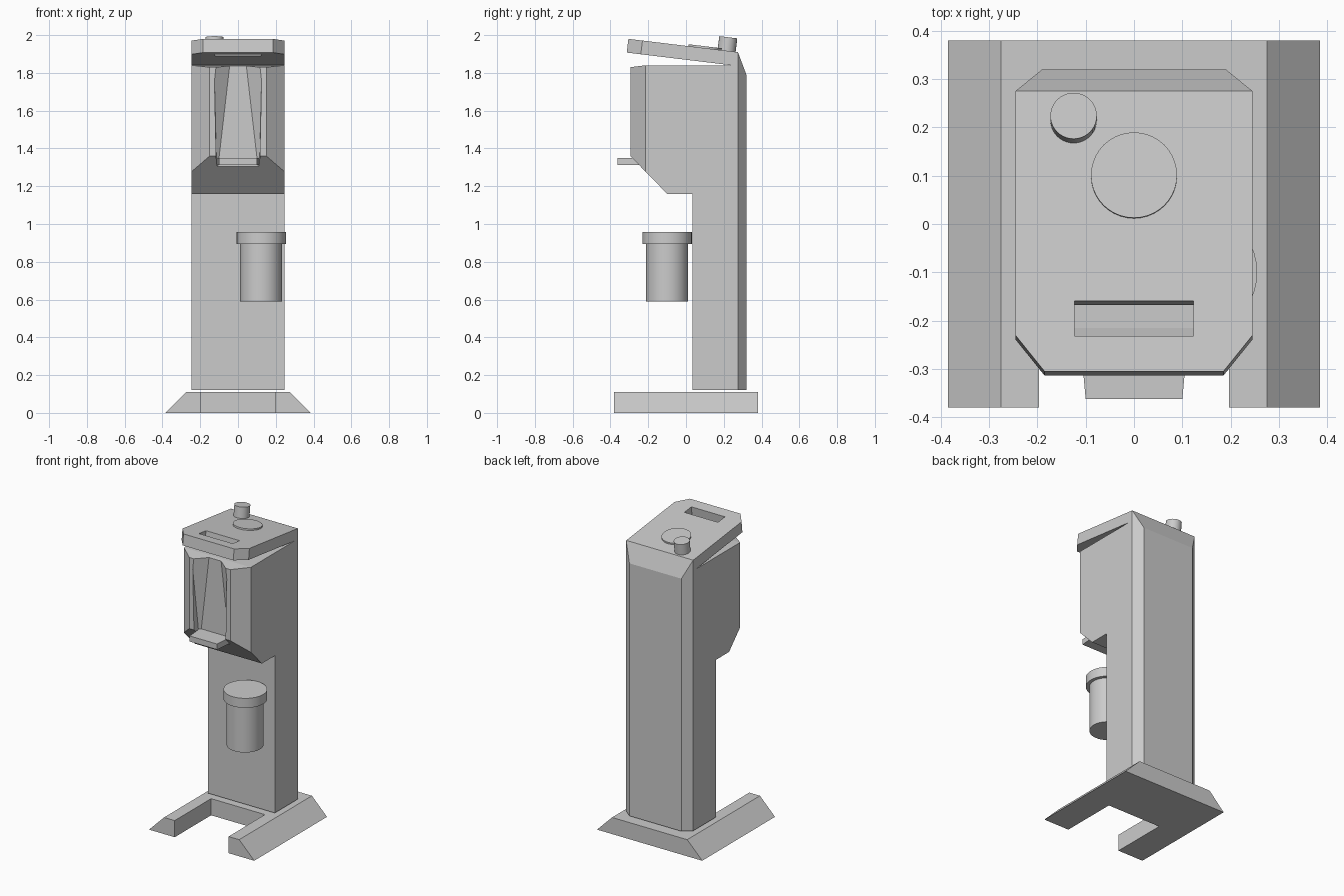
import bpy, bmesh, math
from mathutils import Matrix, Vector

if "Cube" in bpy.data.objects:
    bpy.data.objects.remove(bpy.data.objects["Cube"])


def finish(bm, name, matrix=None):
    bmesh.ops.recalc_face_normals(bm, faces=bm.faces[:])
    me = bpy.data.meshes.new(name)
    bm.to_mesh(me)
    bm.free()
    ob = bpy.data.objects.new(name, me)
    bpy.context.collection.objects.link(ob)
    if matrix:
        ob.matrix_world = matrix
    return ob


def prism(name, pts, lo, hi, axis, matrix=None):
    """Extrude a 2D outline along the given axis from lo to hi."""
    put = {'X': lambda a, b, t: (t, a, b),
           'Y': lambda a, b, t: (a, t, b),
           'Z': lambda a, b, t: (a, b, t)}[axis]
    bm = bmesh.new()
    face = bm.faces.new([bm.verts.new(put(a, b, lo)) for a, b in pts])
    ext = bmesh.ops.extrude_face_region(bm, geom=[face])
    move = Vector(put(0, 0, hi - lo))
    bmesh.ops.translate(bm, vec=move,
                        verts=[v for v in ext['geom'] if isinstance(v, bmesh.types.BMVert)])
    return finish(bm, name, matrix)


def mirrored(half):
    """Close a right-hand outline by mirroring it across x = 0."""
    return half + [(-x, y) for x, y in reversed(half)]


def rect(a0, a1, b0, b1):
    return [(a0, b0), (a1, b0), (a1, b1), (a0, b1)]


def cylinder(name, r, z0, z1, x, y, matrix=None):
    bm = bmesh.new()
    bmesh.ops.create_cone(bm, cap_ends=True, segments=40, radius1=r, radius2=r,
                          depth=z1 - z0, matrix=Matrix.Translation((x, y, (z0 + z1) / 2)))
    ob = finish(bm, name, matrix)
    bpy.ops.object.select_all(action='DESELECT')
    bpy.context.view_layer.objects.active = ob
    ob.select_set(True)
    bpy.ops.object.shade_smooth_by_angle(angle=math.radians(30))
    return ob


def boolean(ob, cutter, op='DIFFERENCE'):
    mod = ob.modifiers.new(cutter.name, 'BOOLEAN')
    mod.operation = op
    mod.solver = 'EXACT'
    mod.object = cutter
    cutter.hide_render = True
    cutter.hide_viewport = True
    cutter.display_type = 'WIRE'


# U-shaped foot with sloping outer sides
base = prism("base", mirrored([(0.385, 0), (0.275, 0.11)]), -0.38, 0.38, 'Y')
boolean(base, prism("base_notch_cutter", rect(-0.197, 0.197, -0.5, 0.0), -0.1, 0.3, 'Z'))

# Column and overhanging head: side profile trimmed by a plan with cut corners
side = [(0.035, 0.12), (0.32, 0.12), (0.32, 1.79), (0.275, 1.91), (0.235, 1.84),
        (-0.215, 1.84), (-0.295, 1.83), (-0.295, 1.36), (-0.10, 1.16), (0.035, 1.16)]
body = prism("body", side, -0.3, 0.3, 'X')
plan = mirrored([(0.1025, -0.335), (0.245, -0.215), (0.245, 0.275), (0.141, 0.36)])
boolean(body, prism("body_plan_cutter", plan, 0.0, 2.1, 'Z'), 'INTERSECT')

# Tapering recess in the front of the head
bm = bmesh.new()
for y, z, w in [(-0.31, 1.9, 0.128), (-0.24, 1.9, 0.037),
                (-0.31, 1.25, 0.114), (-0.24, 1.25, 0.112)]:
    for s in (-1, 1):
        bm.verts.new((s * w, y, z))
bmesh.ops.convex_hull(bm, input=bm.verts[:])
boolean(body, finish(bm, "recess_cutter"))

# Tray tab at the foot of the recess
prism("tray_tab", mirrored([(0.10, -0.362), (0.112, -0.23)]), 1.313, 1.35, 'Z')

# Tilted lid with a through slot, disc and knob, all in the lid's own frame
tilt = Matrix.Translation((0, -0.305, 1.98)) @ Matrix.Rotation(math.radians(-6.9), 4, 'X')
lid = prism("lid", mirrored([(0.185, 0), (0.245, 0.075), (0.245, 0.584)]),
            -0.073, 0, 'Z', tilt)
boolean(lid, prism("slot_cutter", rect(-0.123, 0.123, 0.074, 0.147), -0.2, 0.1, 'Z', tilt))
cylinder("lid_disc", 0.089, -0.01, 0.01, 0, 0.408, tilt)
cylinder("lid_knob", 0.048, -0.01, 0.072, -0.125, 0.524, tilt)

# Canister with cap in front of the column
cylinder("canister", 0.111, 0.59, 0.90, 0.122, -0.10)
cylinder("canister_cap", 0.131, 0.895, 0.958, 0.124, -0.10)
